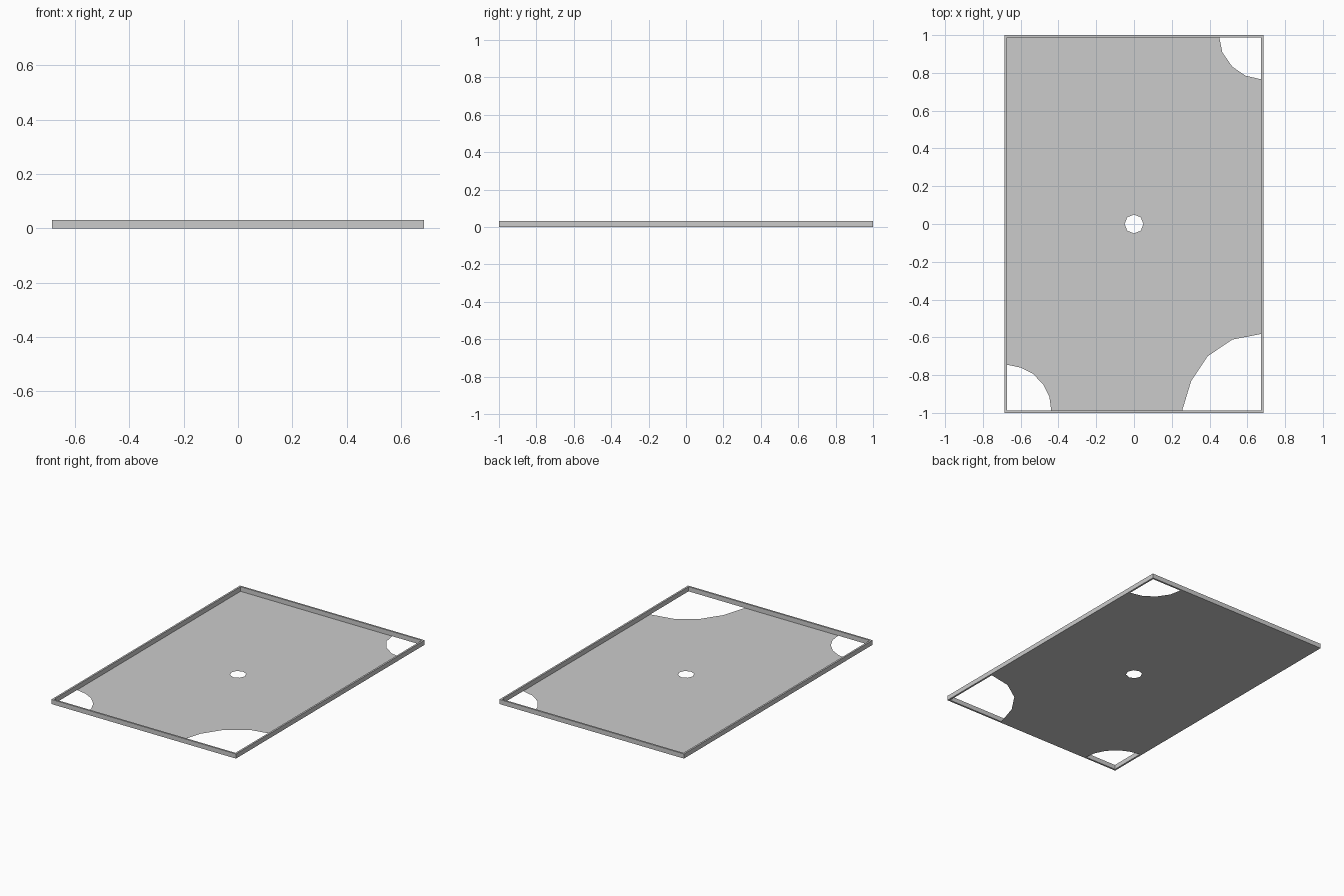
import bpy, bmesh, math

if "Cube" in bpy.data.objects:
    bpy.data.objects.remove(bpy.data.objects["Cube"])

W, L, H, T = 0.685, 1.0, 0.031, 0.012   # half width, half length, height, rim thickness
IW, IL = W - T, L - T


def finish(bm, name):
    me = bpy.data.meshes.new(name)
    bm.to_mesh(me)
    bm.free()
    ob = bpy.data.objects.new(name, me)
    bpy.context.collection.objects.link(ob)
    return ob


# Rim: rectangular section swept round the four mitred corners
bm = bmesh.new()
rings = []
for sx, sy in ((-1, -1), (1, -1), (1, 1), (-1, 1)):
    rings.append([bm.verts.new((sx * x, sy * y, z)) for x, y, z in
                  ((W, L, 0), (W, L, H), (IW, IL, H), (IW, IL, 0))])
for i in range(4):
    a, b = rings[i], rings[(i + 1) % 4]
    for k in range(4):
        m = (k + 1) % 4
        bm.faces.new((a[k], b[k], b[m], a[m]))
bmesh.ops.recalc_face_normals(bm, faces=bm.faces)
finish(bm, "rim")

# Floor: thin sheet with three scooped corners and a central eight-sided hole
outline = [
    (-IW, -0.745), (-0.60, -0.76), (-0.535, -0.793), (-0.48, -0.85), (-0.448, -0.915), (-0.438, -IL),
    (0.255, -IL), (0.303, -0.83), (0.39, -0.70), (0.52, -0.612), (IW, -0.582),
    (IW, 0.766), (0.59, 0.785), (0.52, 0.833), (0.467, 0.91), (0.452, IL),
    (-IW, IL),
]
hole = [(0.05 * math.cos(i * math.pi / 4), 0.05 * math.sin(i * math.pi / 4)) for i in range(8)]
bm = bmesh.new()
edges = []
for loop in (outline, hole):
    vs = [bm.verts.new((x, y, 0)) for x, y in loop]
    edges += [bm.edges.new((vs[i], vs[(i + 1) % len(vs)])) for i in range(len(vs))]
bmesh.ops.triangle_fill(bm, edges=edges, use_beauty=True, normal=(0, 0, 1))
for f in bm.faces:
    f.normal_update()
    if f.normal.z < 0:
        f.normal_flip()
finish(bm, "floor")
